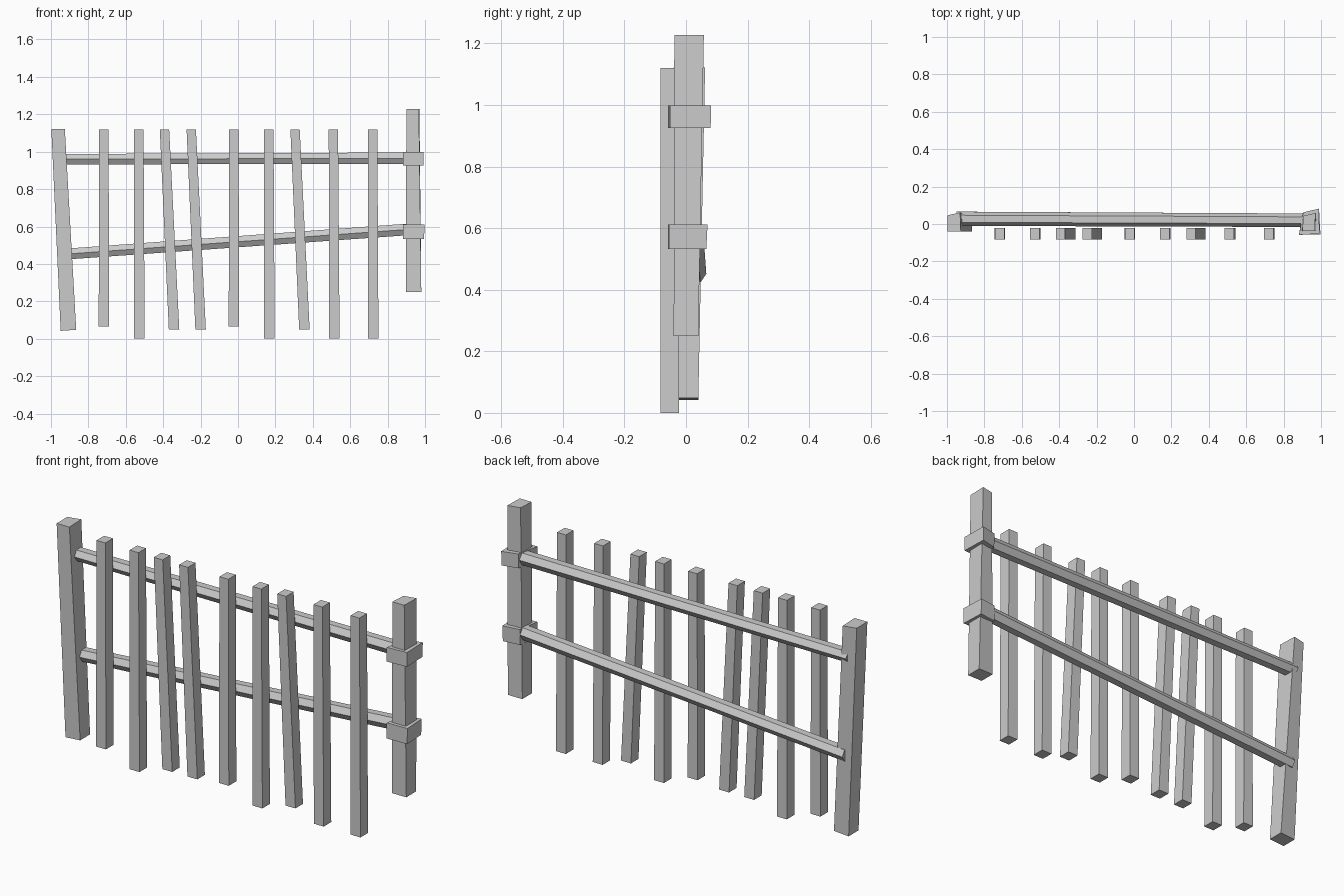
import bpy, bmesh, math

if "Cube" in bpy.data.objects:
    bpy.data.objects.remove(bpy.data.objects["Cube"])


def loft(name, ring_a, ring_b):
    """Closed solid between two matching rings of points."""
    bm = bmesh.new()
    a = [bm.verts.new(p) for p in ring_a]
    b = [bm.verts.new(p) for p in ring_b]
    n = len(a)
    bm.faces.new(a)
    bm.faces.new(b)
    for i in range(n):
        j = (i + 1) % n
        bm.faces.new((a[i], a[j], b[j], b[i]))
    bmesh.ops.recalc_face_normals(bm, faces=bm.faces)
    me = bpy.data.meshes.new(name)
    bm.to_mesh(me)
    bm.free()
    ob = bpy.data.objects.new(name, me)
    bpy.context.collection.objects.link(ob)
    return ob


def rect(x0, x1, y0, y1, z):
    return [(x0, y0, z), (x1, y0, z), (x1, y1, z), (x0, y1, z)]


def quad(corners, z):
    return [(x, y, z) for x, y in corners]


# Pickets: top x, bottom x, bottom z
pickets = [(-.717, -.717, .065), (-.53, -.527, 0), (-.393, -.342, .05),
           (-.25, -.2, .05), (-.022, -.022, .065), (.165, .168, 0),
           (.305, .355, .05), (.51, .515, 0), (.72, .723, 0)]
for i, (xt, xb, zb) in enumerate(pickets):
    loft(f"picket_{i + 1}",
         rect(xb - .028, xb + .028, -.083, -.022, zb),
         rect(xt - .025, xt + .025, -.083, -.022, 1.12))

# Leaning post on the left
loft("left_post",
     [(-.948, -.04, .042), (-.865, -.04, .048), (-.865, .04, .048), (-.948, .04, .042)],
     [(-.998, -.04, 1.122), (-.926, -.04, 1.122), (-.93, .062, 1.122), (-.998, .046, 1.122)])

# Raised post on the right
loft("right_post",
     rect(.898, .98, -.04, .04, .25),
     quad([(.9, -.038), (.967, -.038), (.97, .058), (.905, .044)], 1.228))

# Bands wrapped round the right post
loft("upper_band",
     quad([(.882, -.058), (.992, -.052), (.988, .08), (.905, .06)], .925),
     quad([(.882, -.058), (.992, -.052), (.988, .082), (.905, .062)], .998))
loft("lower_band",
     quad([(.882, -.058), (.995, -.055), (.99, .066), (.9, .055)], .532),
     quad([(.882, -.058), (.997, -.055), (.99, .07), (.9, .058)], .612))


# Six-sided rails behind the pickets
def hexagon(x, y, z, depth, height):
    return [(x, y + depth / 2 * math.cos(k * math.pi / 3),
             z + height / 1.732 * math.sin(k * math.pi / 3)) for k in range(6)]


loft("upper_rail", hexagon(-.95, .028, .96, .076, .055),
     hexagon(.93, .02, .965, .072, .062))
loft("lower_rail", hexagon(-.93, .028, .452, .076, .058),
     hexagon(.93, .02, .586, .072, .062))
